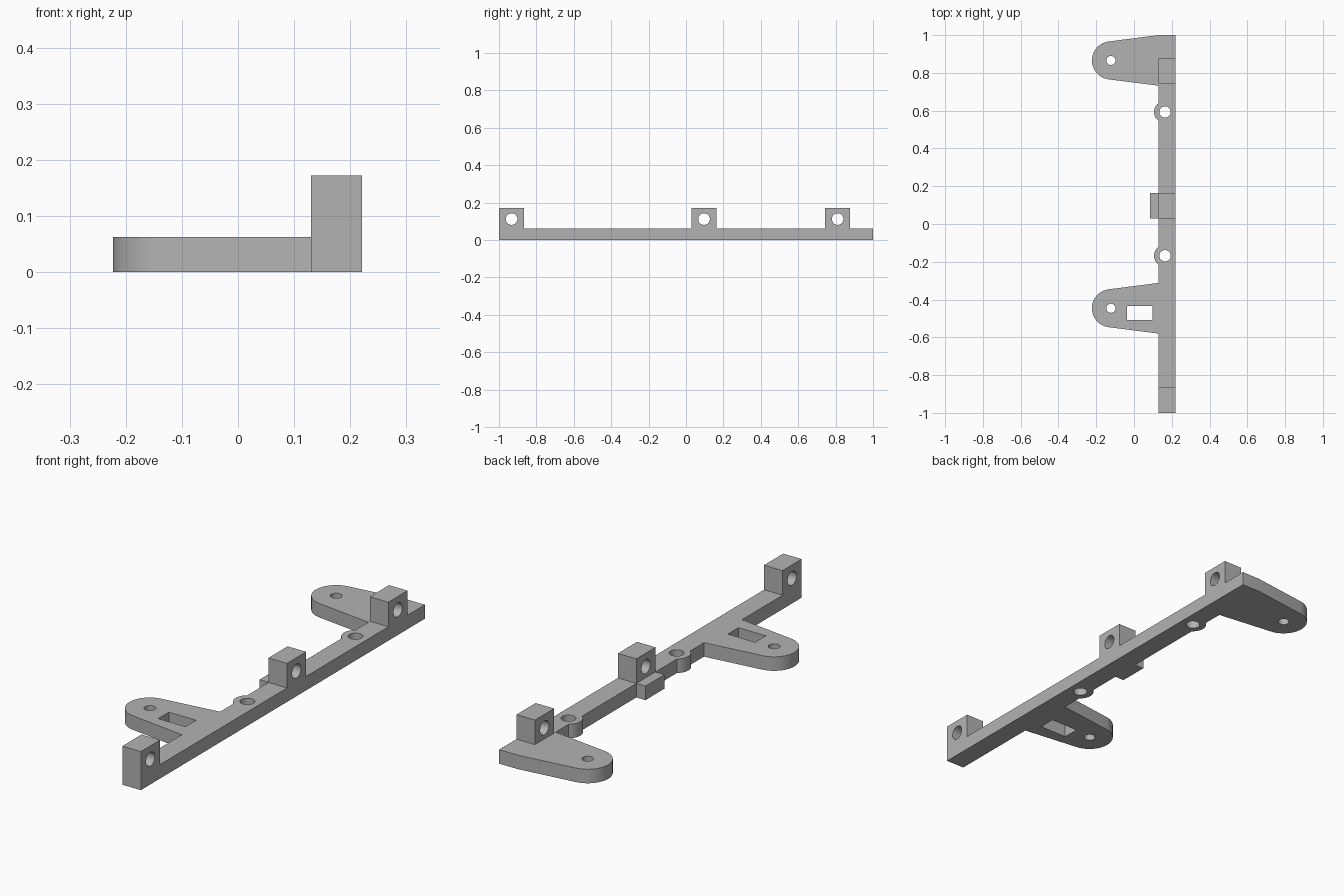
import bpy
import bmesh
from math import cos, sin, pi, acos, radians
from mathutils import Matrix, Vector

cube = bpy.data.objects.get("Cube")
if cube:
    bpy.data.objects.remove(cube, do_unlink=True)

grey = bpy.data.materials.new("plain grey")
grey.use_nodes = True
colour = (0.45, 0.45, 0.45, 1)
grey.diffuse_color = colour
grey.node_tree.nodes["Principled BSDF"].inputs["Base Color"].default_value = colour

INNER, OUTER = 0.13, 0.221      # rail sides in x
PLATE, TOP = 0.0625, 0.172      # plate and block heights
BLOCK = 0.135                   # block length along the rail
BOSS_X, ARM_X = 0.164, -0.122


def arc(cx, cy, r, start=0, end=2 * pi, steps=24):
    return [(cx + r * cos(start + (end - start) * i / steps),
             cy + r * sin(start + (end - start) * i / steps))
            for i in range(steps + 1)]


def circle(cx, cy, r):
    return arc(cx, cy, r, steps=40)[:-1]


def rectangle(x0, y0, x1, y1):
    return [(x0, y0), (x1, y0), (x1, y1), (x0, y1)]


def extrude_profile(name, loops, depth, frame=Matrix()):
    """Fill an outline with holes, extrude it and place it with a matrix."""
    bm = bmesh.new()
    for loop in loops:
        verts = [bm.verts.new((x, y, 0)) for x, y in loop]
        for a, b in zip(verts, verts[1:] + verts[:1]):
            bm.edges.new((a, b))
    bmesh.ops.triangle_fill(bm, use_beauty=True, use_dissolve=False, edges=bm.edges[:])
    result = bmesh.ops.extrude_face_region(bm, geom=bm.faces[:], use_keep_orig=True)
    moved = [v for v in result["geom"] if isinstance(v, bmesh.types.BMVert)]
    bmesh.ops.translate(bm, verts=moved, vec=(0, 0, depth))
    bm.transform(frame)
    bmesh.ops.recalc_face_normals(bm, faces=bm.faces[:])
    mesh = bpy.data.meshes.new(name)
    bm.to_mesh(mesh)
    bm.free()
    mesh.materials.append(grey)
    obj = bpy.data.objects.new(name, mesh)
    bpy.context.collection.objects.link(obj)
    bpy.ops.object.select_all(action="DESELECT")
    obj.select_set(True)
    bpy.context.view_layer.objects.active = obj
    bpy.ops.object.shade_smooth_by_angle(angle=radians(30))
    return obj


# Outline pieces along the inner side of the rail, from back to front
def arm(y):
    tip = arc(ARM_X, y, 0.101, radians(97.3), radians(262.7))
    return [(INNER, y + 0.134)] + tip + [(INNER, y - 0.134)]


def boss(y):
    half = acos((BOSS_X - INNER) / 0.058)
    return arc(BOSS_X, y, 0.058, pi - half, pi + half, 16)


tab = [(INNER, 0.164), (0.085, 0.164), (0.085, 0.03), (INNER, 0.03)]
arms, bosses = (0.866, -0.446), (0.593, -0.168)

# Flat plate: rail, arms, bosses and tab, with its holes and slot
outline = ([(OUTER, -1), (OUTER, 1)] + arm(arms[0]) + boss(bosses[0]) + tab
           + boss(bosses[1]) + arm(arms[1]) + [(INNER, -1)])
holes = [circle(ARM_X, y, 0.024) for y in arms]
holes += [circle(BOSS_X, y, 0.03) for y in bosses]
slot = rectangle(-0.037, -0.509, 0.098, -0.434)
extrude_profile("bracket_plate", [outline] + holes + [slot], PLATE)

# Upright blocks drilled along x; profile axes (x, y, depth) become (y, z, x)
upright = Matrix(((0, 0, 1, INNER), (1, 0, 0, 0), (0, 1, 0, 0), (0, 0, 0, 1)))
for name, y in (("front", -1), ("middle", 0.029), ("back", 0.743)):
    side = rectangle(y, PLATE, y + BLOCK, TOP)
    bore = circle(y + BLOCK / 2, 0.112, 0.031)
    extrude_profile(name + "_block", [side, bore], OUTER - INNER, upright)
